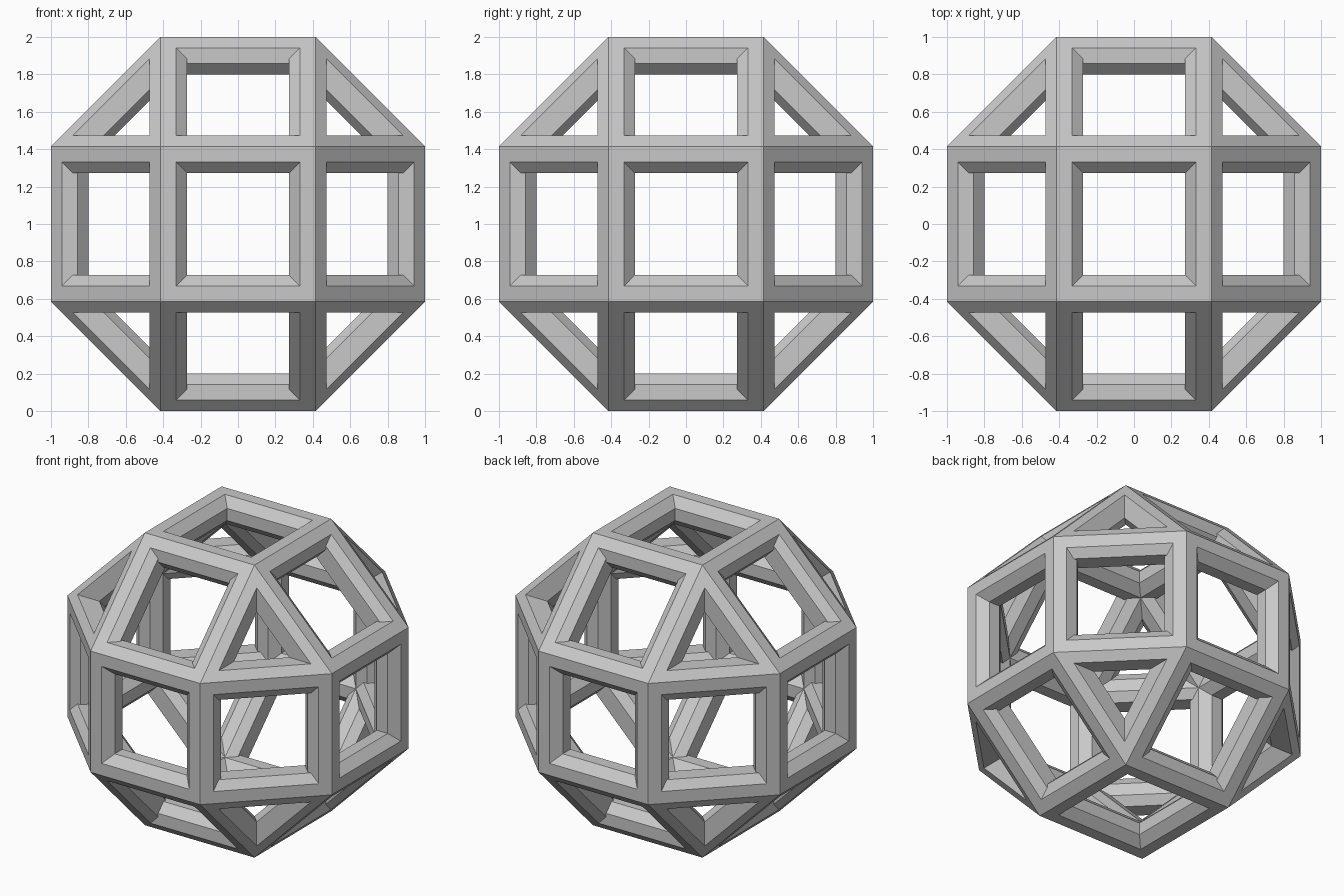
import bpy
import bmesh
import math
from itertools import combinations, product
from mathutils import Vector

cube = bpy.data.objects.get("Cube")
if cube:
    bpy.data.objects.remove(cube, do_unlink=True)

A = math.sqrt(2) - 1        # half an edge when the solid spans -1 to 1
NODE = 0.1                  # size of the small solid swept along each edge
CENTRE = Vector((0, 0, 1))


def corner_points():
    """The 24 corners of a rhombicuboctahedron spanning -1 to 1."""
    points = []
    for axis in range(3):
        for signs in product((-1, 1), repeat=3):
            p = [A, A, A]
            p[axis] = 1.0
            points.append(Vector([c * s for c, s in zip(p, signs)]))
    return points


def add_strut(bm, start, end, section):
    """Sweep the small solid from start to end as one convex strut."""
    verts = [bm.verts.new(end_point + p * NODE)
             for end_point in (start, end) for p in section]
    bmesh.ops.convex_hull(bm, input=verts, use_existing_faces=False)
    loose = [v for v in verts if v.is_valid and not v.link_faces]
    bmesh.ops.delete(bm, geom=loose, context='VERTS')


# Grey material
grey = bpy.data.materials.new("plain grey")
grey.use_nodes = True
colour = (0.58, 0.58, 0.58, 1.0)
grey.diffuse_color = colour
shader = next(n for n in grey.node_tree.nodes if n.type == 'BSDF_PRINCIPLED')
shader.inputs["Base Color"].default_value = colour

# One strut along each of the 48 edges
corners = corner_points()
bm = bmesh.new()
for p, q in combinations(corners, 2):
    if abs((p - q).length - 2 * A) < 0.01:
        add_strut(bm, CENTRE + p * (1 - NODE), CENTRE + q * (1 - NODE), corners)

# Merge the flat triangles of each strut into whole faces
bmesh.ops.dissolve_limit(bm, angle_limit=math.radians(1),
                         verts=bm.verts[:], edges=bm.edges[:])
bmesh.ops.recalc_face_normals(bm, faces=bm.faces[:])

mesh = bpy.data.meshes.new("open_frame")
bm.to_mesh(mesh)
bm.free()
mesh.materials.append(grey)
frame = bpy.data.objects.new("open_frame", mesh)
bpy.context.collection.objects.link(frame)
